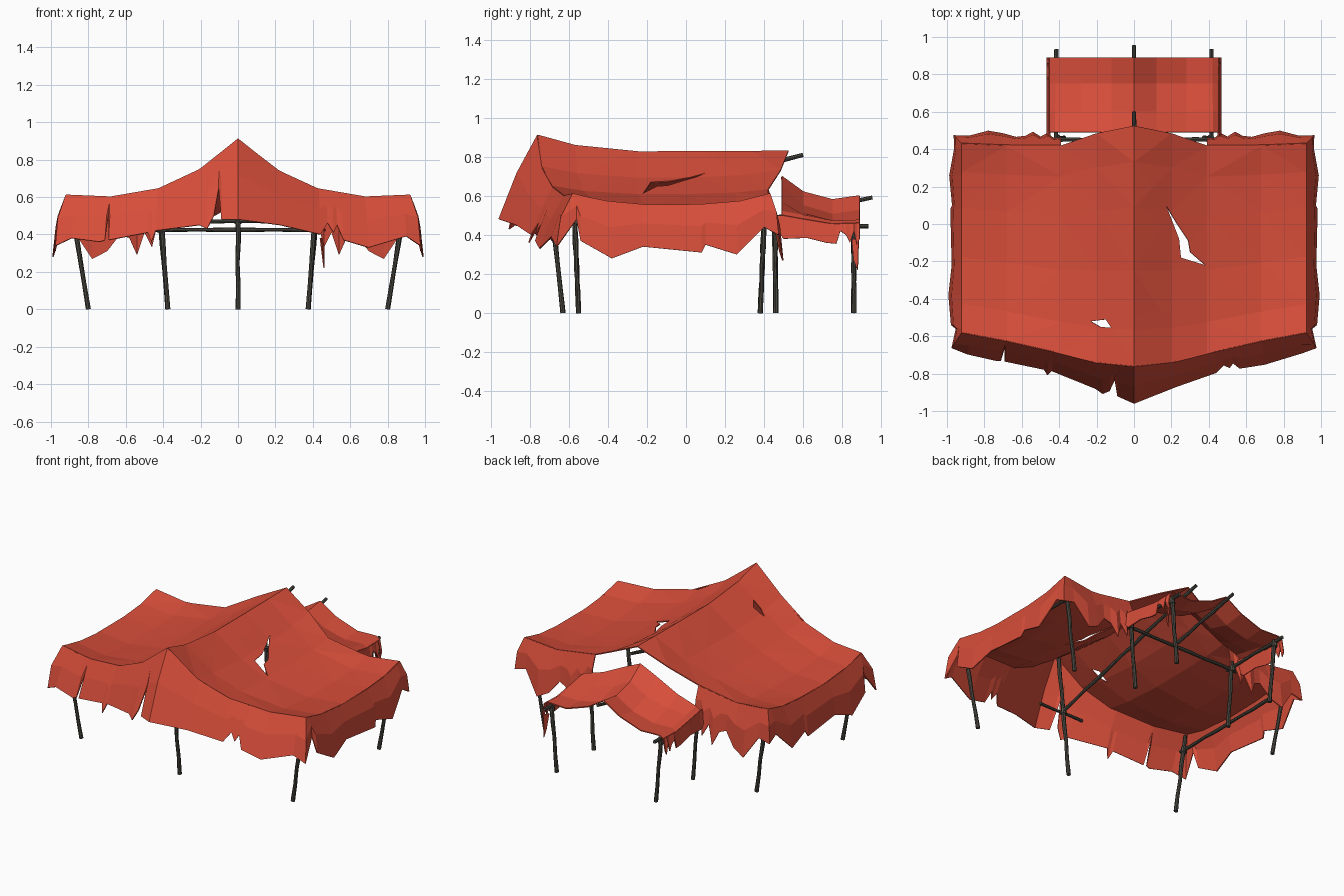
import bpy, bmesh, math
from mathutils import Vector

if "Cube" in bpy.data.objects:
    bpy.data.objects.remove(bpy.data.objects["Cube"])


def material(name, rgb):
    m = bpy.data.materials.new(name)
    m.diffuse_color = (*rgb, 1)
    m.use_nodes = True
    m.node_tree.nodes["Principled BSDF"].inputs["Base Color"].default_value = m.diffuse_color
    return m


RED = material("red cloth", (0.68, 0.075, 0.042))
WOOD = material("dark wood", (0.075, 0.07, 0.055))


def finish(bm, name, mat, thick=0):
    me = bpy.data.meshes.new(name)
    bm.to_mesh(me)
    bm.free()
    ob = bpy.data.objects.new(name, me)
    bpy.context.collection.objects.link(ob)
    me.materials.append(mat)
    if thick:
        s = ob.modifiers.new("cloth thickness", 'SOLIDIFY')
        s.thickness, s.offset = thick, 0
    return ob


def interp(v, xs, ys):
    v = min(max(v, xs[0]), xs[-1])
    for a, b, p, q in zip(xs, xs[1:], ys, ys[1:]):
        if v <= b:
            return p + (q - p) * (v - a) / (b - a)


def grid(bm, rows):
    """Quad sheet from equally long rows of points."""
    vs = [[bm.verts.new(p) for p in r] for r in rows]
    for a, b in zip(vs, vs[1:]):
        for i in range(len(a) - 1):
            bm.faces.new((a[i], a[i + 1], b[i + 1], b[i]))


# --- main roof shape: front, middle and back cross-sections over |x|
X = [0, .2, .39, .68, .92]
FRONT_Y, BACK_Y = [-.76, -.74, -.69, -.625, -.58], [.525, .485, .42, .42, .43]
FRONT_Z = [.91, .75, .65, .60, .61]
MID_Z = [.825, .69, .605, .54, .55]
BACK_Z = [.83, .73, .63, .585, .61]
T = [0, .15, .4, .66, .85, 1]


def roof(x, t):
    a = abs(x)
    f, m, b = (interp(a, X, k) for k in (FRONT_Z, MID_Z, BACK_Z))
    z = f + (m - f) * interp(t, [0, .15, .4], [0, .62, 1])
    z += (b - m) * interp(t, [.6, .85, 1], [0, .35, 1])
    y0, y1 = interp(a, X, FRONT_Y), interp(a, X, BACK_Y)
    return Vector((x, y0 + (y1 - y0) * t, z))


def inside(p, poly):
    hit = False
    for (ax, ay), (bx, by) in zip(poly, poly[1:] + poly[:1]):
        if (ay > p.y) != (by > p.y) and p.x < ax + (bx - ax) * (p.y - ay) / (by - ay):
            hit = not hit
    return hit


def tear(bm, poly):
    """Cut a plan-view polygon out of the sheet."""
    for (ax, ay), (bx, by) in zip(poly, poly[1:] + poly[:1]):
        near = [f for f in bm.faces if (f.calc_center_median().xy - Vector((ax, ay))).length < .5]
        geom = set(near) | {e for f in near for e in f.edges} | {v for f in near for v in f.verts}
        bmesh.ops.bisect_plane(bm, geom=list(geom), dist=1e-5, plane_co=(ax, ay, 0),
                               plane_no=(by - ay, ax - bx, 0))
    gone = [f for f in bm.faces if inside(f.calc_center_median(), poly)]
    bmesh.ops.delete(bm, geom=gone, context='FACES')


bm = bmesh.new()
xs = [-x for x in X[:0:-1]] + X
grid(bm, [[roof(x, t) for x in xs] for t in T])
bmesh.ops.triangulate(bm, faces=bm.faces[:])
tear(bm, [(.17, .1), (.23, 0), (.29, -.09), (.3, -.15), (.38, -.22), (.25, -.18), (.24, -.08)])
tear(bm, [(-.23, -.52), (-.15, -.51), (-.12, -.555), (-.18, -.55)])
finish(bm, "main_roof", RED, .007)

# --- torn skirt hanging around the roof (position, hem height)
FRONT_HEM = [(-.87, .38), (-.72, .36), (-.695, .37), (-.685, .52), (-.675, .37), (-.47, .41),
             (-.45, .36), (-.43, .42), (-.2, .45), (-.16, .43), (-.125, .5), (-.1, .65),
             (-.085, .48), (0, .48), (.22, .45), (.43, .4), (.47, .46), (.5, .41), (.52, .45),
             (.55, .37), (.68, .33), (.88, .39)]
SIDE_HEM = [(-.56, .48), (-.54, .37), (-.38, .28), (-.22, .34), (.08, .31), (.1, .35),
            (.26, .30), (.4, .44)]
BACK_HEM = [(.88, .42), (.78, .27), (.7, .31), (.63, .40), (.58, .38), (.54, .29), (.5, .41),
            (.46, .33), (.43, .46), (.39, .44)]


def hang(top, nx, ny, hem, bulge=.3):
    n = Vector((nx, ny, 0)) * (top.z - hem)
    low = Vector((top.x, top.y, hem)) + n
    mid = top.lerp(low, .45) + n * bulge
    return top, mid, low


def side(s):
    out = []
    for y, hem in SIDE_HEM:
        out.append(hang(roof(s * .92, (y + .58) / 1.01), s * .24, 0, hem))
    back = [hang(roof(s * .92, 1), s * .2, .2, .40)]
    back += [hang(roof(s * x, 1), 0, .22, hem) for x, hem in BACK_HEM]
    return [hang(roof(s * .92, 0), s * .2, -.3, .34)] + out + back


path = side(-1)[::-1] + [hang(roof(x, 0), x * .1, -.46, h, .08) for x, h in FRONT_HEM] + side(1)
bm = bmesh.new()
grid(bm, list(zip(*path)))
finish(bm, "torn_skirt", RED, .007)

# --- rear awning: sagging on each side of its ridge, with torn side flaps
AX = [0, .12, .28, .42, .45]
AWNING = [(.49, [.70, .645, .565, .52, .50]), (.60, [.62, .55, .51, .50, .48]),
          (.75, [.58, .505, .465, .47, .455]), (.89, [.60, .525, .47, .475, .46])]
bm = bmesh.new()
grid(bm, [[(-x, y, z) for x, z in zip(AX[:0:-1], zs[:0:-1])] +
          [(x, y, z) for x, z in zip(AX, zs)] for y, zs in AWNING])
finish(bm, "rear_awning", RED, .007)
FLAP = [(.46, .43), (.5, .38), (.62, .385), (.72, .36), (.77, .355), (.79, .42), (.82, .40), (.84, .36),
        (.86, .42), (.875, .35), (.89, .38)]
bm = bmesh.new()
for s in (-1, 1):
    top = [(s * .45, y, interp(y, [r[0] for r in AWNING], [r[1][-1] for r in AWNING])) for y, z in FLAP]
    grid(bm, [top, [(s * .465, y, z) for y, z in FLAP]])
# loose cloth scrap
grid(bm, [[(.44, .85, .38), (.46, .885, .38)], [(.455, .86, .27), (.46, .88, .22)]])
finish(bm, "awning_flaps", RED, .007)


# --- wooden poles
def pole(name, a, b, r=.0125):
    a, b = Vector(a), Vector(b)
    d = b - a
    rot = d.to_track_quat('Z', 'Y')
    bm = bmesh.new()
    rings = []
    n = max(2, round(d.length / .12))
    for i in range(n + 1):  # slightly crooked, uneven thickness
        t = i / n
        w = .003 * math.sin(i * 2.4) * (0 < i < n)
        k = r * (1 + .1 * math.cos(i * 1.9))
        rings.append([bm.verts.new(a + d * t + rot @ Vector((
            w + k * math.cos(j * math.pi / 4), k * math.sin(j * math.pi / 4), 0))) for j in range(8)])
    for p, q in zip(rings, rings[1:]):
        for j in range(8):
            bm.faces.new((p[j], p[j - 7], q[j - 7], q[j]))
    bm.faces.new(rings[0][::-1])
    bm.faces.new(rings[-1])
    return finish(bm, name, WOOD)


def lashing(at):
    at = Vector(at)
    pole("lashing", at - Vector((0, 0, .02)), at + Vector((0, 0, .02)), .018)


pole("front_post", (0, -.63, 0), (0, -.725, .87))
for s, side_name in ((-1, "left"), (1, "right")):
    pole(side_name + "_front_post", (s * .8, -.55, 0), (s * .897, -.575, .585))
    pole(side_name + "_back_post", (s * .8, .38, 0), (s * .893, .405, .575))
    pole(side_name + "_inner_post", (s * .375, .46, 0), (s * .41, .455, .48))
    pole(side_name + "_awning_post", (s * .375, .86, 0), (s * .415, .86, .455))
    pole(side_name + "_side_beam", (s * .88, -.6, .475), (s * .88, .44, .475), .011)
    pole(side_name + "_awning_beam", (s * .415, .40, .445), (s * .415, .935, .445), .011)
    for p in ((.88, -.57, .475), (.88, .4, .475), (.41, .46, .43), (.413, .86, .43)):
        lashing((s * p[0], p[1], p[2]))
pole("ridge_pole", (0, -.70, .475), (0, .60, .81), .011)
pole("awning_ridge_pole", (0, .42, .48), (0, .955, .592), .011)
pole("back_cross_beam", (-.45, .45, .425), (.45, .45, .425), .011)
pole("front_cross_stub", (-.16, -.69, .47), (.18, -.69, .47), .01)
lashing((0, -.68, .475))
